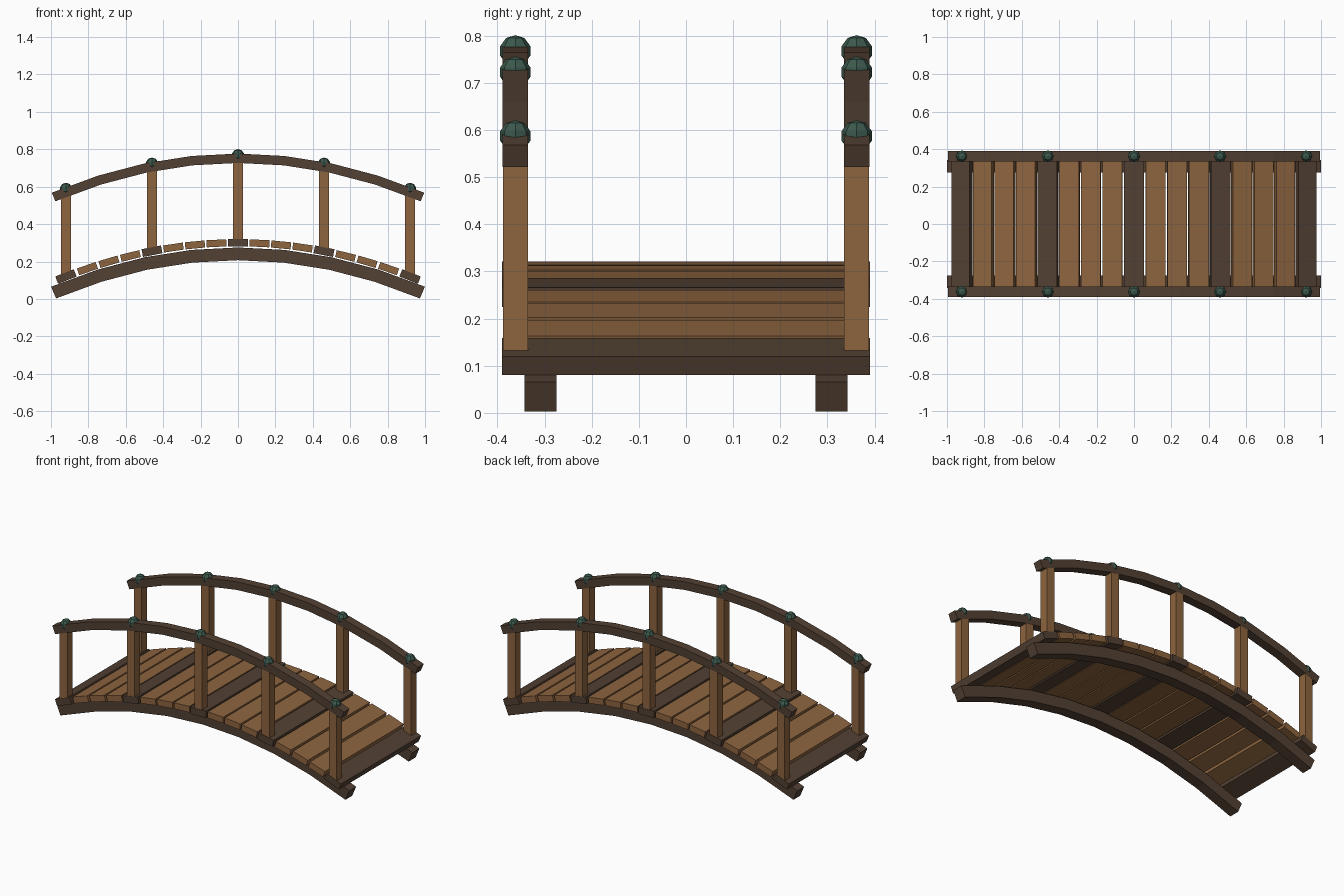
import bpy, bmesh, math
from mathutils import Matrix

if "Cube" in bpy.data.objects:
    bpy.data.objects.remove(bpy.data.objects["Cube"])

RISE = 0.213   # parabola coefficient shared by every curved part
END = 0.986


def arc(x, crown):
    return crown - RISE * x * x


def slope(x):
    return math.atan(2 * RISE * x)


def material(name, rgb):
    m = bpy.data.materials.new(name)
    m.diffuse_color = (*rgb, 1)
    m.use_nodes = True
    m.node_tree.nodes["Principled BSDF"].inputs["Base Color"].default_value = m.diffuse_color
    return m


DARK = material("dark_wood", (0.085, 0.052, 0.033))
LIGHT = material("light_wood", (0.27, 0.13, 0.05))
GREEN = material("green_cap", (0.045, 0.10, 0.075))


def finish(name, bm, mat):
    bmesh.ops.recalc_face_normals(bm, faces=bm.faces)
    me = bpy.data.meshes.new(name)
    bm.to_mesh(me)
    bm.free()
    me.materials.append(mat)
    ob = bpy.data.objects.new(name, me)
    bpy.context.collection.objects.link(ob)
    return ob


def box(name, size, loc, mat, tilt=0):
    bm = bmesh.new()
    bmesh.ops.create_cube(bm, size=1)
    bm.transform(Matrix.Translation(loc) @ Matrix.Rotation(tilt, 4, 'Y') @ Matrix.Diagonal((*size, 1)))
    return finish(name, bm, mat)


def arched_beam(name, y0, y1, thick, crown, mat, segments=8):
    bm = bmesh.new()
    rings = []
    for i in range(segments + 1):
        x = -END + 2 * END * i / segments
        z, a = arc(x, crown), slope(x)
        ring = []
        for y, s in ((y0, -1), (y1, -1), (y1, 1), (y0, 1)):
            d = s * thick / 2
            ring.append(bm.verts.new((x + d * math.sin(a), y, z + d * math.cos(a))))
        rings.append(ring)
    for a, b in zip(rings, rings[1:]):
        for k in range(4):
            bm.faces.new((a[k], a[(k + 1) % 4], b[(k + 1) % 4], b[k]))
    bm.faces.new(rings[0])
    bm.faces.new(rings[-1])
    return finish(name, bm, mat)


# Deck planks: every fourth one is a dark cross beam carrying posts
for i in range(17):
    x = (i - 8) * 0.115
    main = i % 4 == 0
    box("cross_beam" if main else "plank",
        (0.106, 0.78 if main else 0.77, 0.042 if main else 0.038),
        (x, 0, arc(x, 0.30)), DARK if main else LIGHT, slope(x))

for side, label in ((-1, "front"), (1, "back")):
    # Curved support under the deck and handrail above it
    arched_beam(label + "_stringer", side * 0.275, side * 0.342, 0.068, 0.241, DARK)
    arched_beam(label + "_handrail", side * 0.335, side * 0.389, 0.05, 0.752, DARK)

    # Posts with faceted ball caps
    for i in range(-2, 3):
        x = i * 0.46
        z0, z1 = arc(x, 0.31), arc(x, 0.752)
        box(label + "_post", (0.052, 0.053, z1 - z0), (x, side * 0.362, (z0 + z1) / 2), LIGHT)
        bm = bmesh.new()
        bmesh.ops.create_uvsphere(bm, u_segments=8, v_segments=5, radius=0.0335)
        bm.transform(Matrix.Translation((x, side * 0.362, z1 + 0.0155)))
        finish(label + "_post_cap", bm, GREEN)
